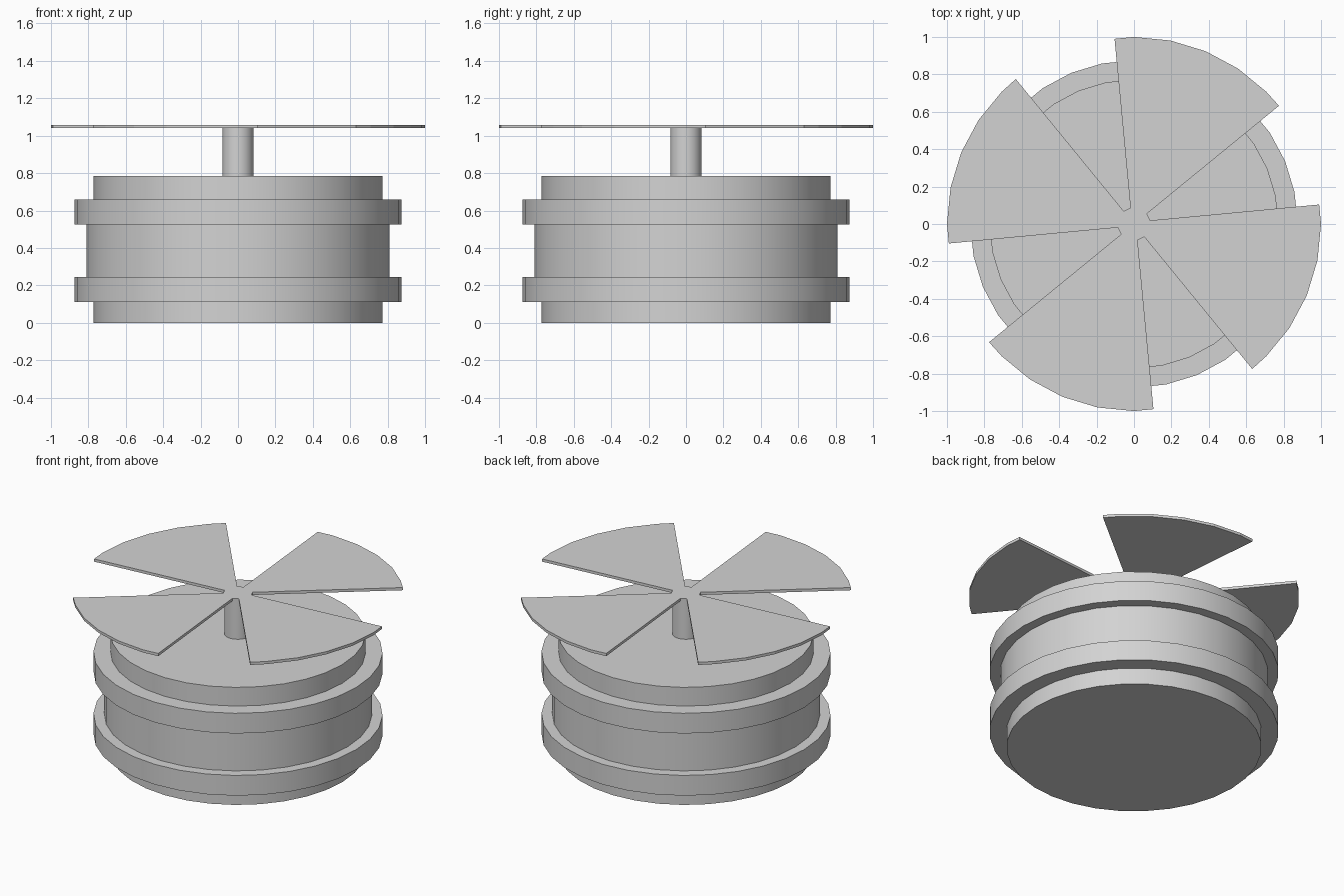
import bpy
import bmesh
import math

cube = bpy.data.objects.get("Cube")
if cube:
    bpy.data.objects.remove(cube, do_unlink=True)

SEG = 32

# Single grey material
grey = bpy.data.materials.new("light grey")
grey.use_nodes = True
colour = (0.65, 0.65, 0.65, 1.0)
grey.diffuse_color = colour
grey.node_tree.nodes["Principled BSDF"].inputs["Base Color"].default_value = colour


def make_object(name, bm, smooth):
    bmesh.ops.recalc_face_normals(bm, faces=bm.faces)
    mesh = bpy.data.meshes.new(name)
    bm.to_mesh(mesh)
    bm.free()
    mesh.materials.append(grey)
    obj = bpy.data.objects.new(name, mesh)
    bpy.context.collection.objects.link(obj)
    if smooth:
        bpy.ops.object.select_all(action='DESELECT')
        obj.select_set(True)
        bpy.context.view_layer.objects.active = obj
        bpy.ops.object.shade_smooth_by_angle(angle=math.radians(30))
    return obj


def lathe(name, profile):
    """Revolve (radius, z) points about z and cap both ends."""
    bm = bmesh.new()
    rings = []
    for r, z in profile:
        rings.append([bm.verts.new((r * math.cos(2 * math.pi * i / SEG),
                                    r * math.sin(2 * math.pi * i / SEG), z))
                      for i in range(SEG)])
    for a, b in zip(rings, rings[1:]):
        for i in range(SEG):
            j = (i + 1) % SEG
            bm.faces.new((a[i], a[j], b[j], b[i]))
    bm.faces.new(rings[0])
    bm.faces.new(rings[-1])
    return make_object(name, bm, True)


# Drum body with two raised flanges
lathe("motor_drum", [
    (0.772, 0.0), (0.772, 0.11), (0.875, 0.11), (0.875, 0.245),
    (0.81, 0.245), (0.81, 0.525), (0.875, 0.525), (0.875, 0.66),
    (0.772, 0.66), (0.772, 0.785)])

# Shaft from the drum to the fan
lathe("drive_shaft", [(0.083, 0.785), (0.083, 1.04)])

# Four-bladed flat fan: one outline, repeated every quarter turn
step = 360 / SEG
blade = [(0.069, 0.055), (0.775, 0.632)]
blade += [(math.cos(math.radians(i * step)), math.sin(math.radians(i * step)))
          for i in range(4, 9)]
blade += [(-0.104, 0.990), (-0.019, 0.087)]

bm = bmesh.new()
outline = []
for quarter in range(4):
    c, s = round(math.cos(quarter * math.pi / 2)), round(math.sin(quarter * math.pi / 2))
    for x, y in blade:
        outline.append(bm.verts.new((x * c - y * s, x * s + y * c, 1.04)))
face = bm.faces.new(outline)
extruded = bmesh.ops.extrude_face_region(bm, geom=[face], use_keep_orig=True)
top = [v for v in extruded["geom"] if isinstance(v, bmesh.types.BMVert)]
bmesh.ops.translate(bm, verts=top, vec=(0, 0, 0.018))
make_object("fan_blades", bm, False)
